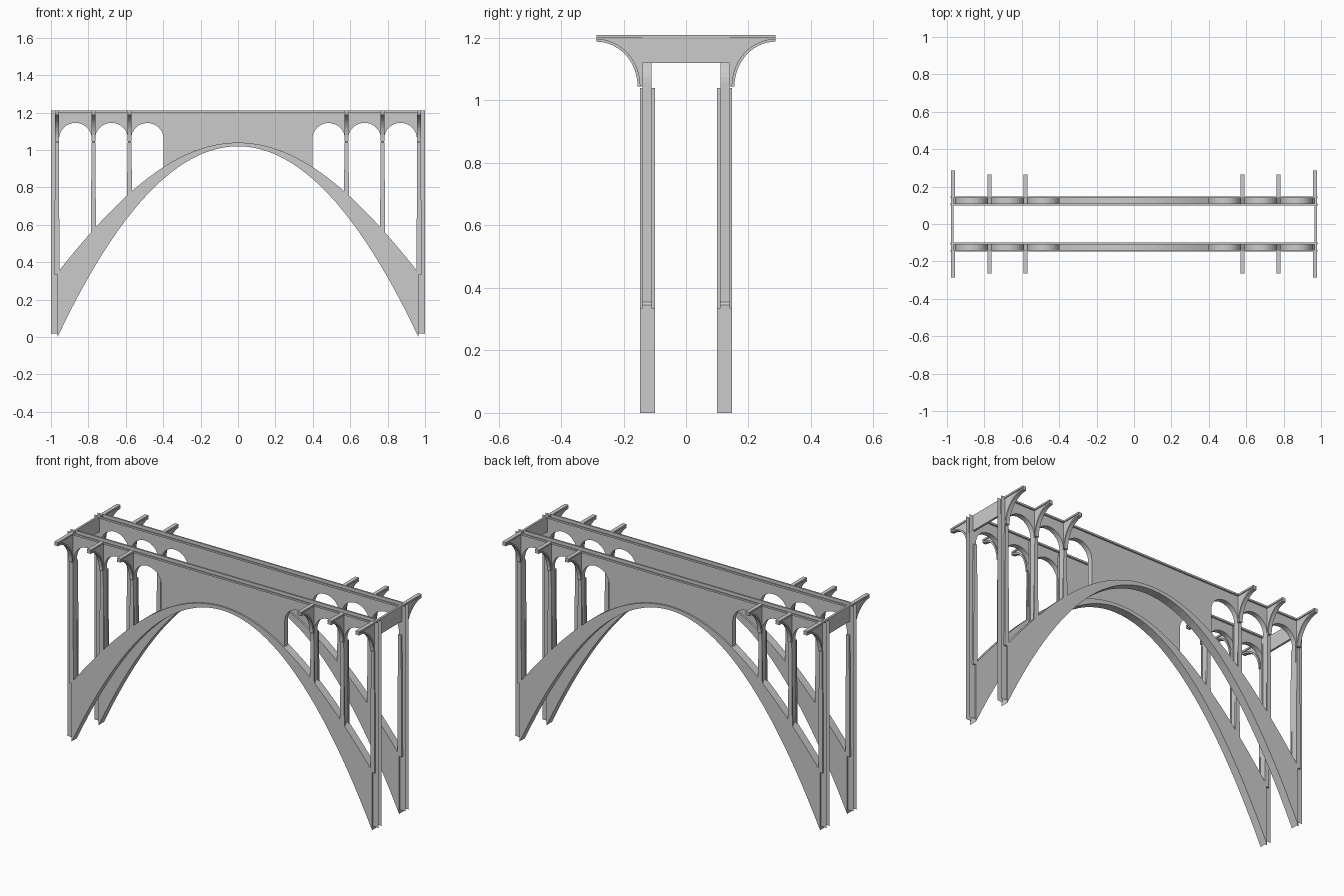
import bpy, bmesh
from math import pi, cos, sin

if "Cube" in bpy.data.objects:
    bpy.data.objects.remove(bpy.data.objects["Cube"])

Y0, Y1 = 0.10, 0.148        # rib / flange faces
W0, W1 = 0.11, 0.139        # hollow spandrel wall faces
TOP, SPRING, COLTOP = 1.21, 1.057, 1.04
OPENINGS = [(0.397, 0.572), (0.588, 0.765), (0.781, 0.957)]
COLUMNS = [0.58, 0.773, 0.968]


def intrados(x):
    return 1.02 * (1 - (x / 0.965) ** 2)


def extrados(x):
    return 1.04 - 0.84 * x * x + 0.10 * x ** 4


def obj(name, bm):
    bmesh.ops.recalc_face_normals(bm, faces=bm.faces)
    me = bpy.data.meshes.new(name)
    bm.to_mesh(me)
    bm.free()
    o = bpy.data.objects.new(name, me)
    bpy.context.collection.objects.link(o)
    return o


def prism(bm, pts, a, b, place):
    """Solid from a 2D outline, extruded from a to b."""
    lo = [bm.verts.new(place(p, a)) for p in pts]
    hi = [bm.verts.new(place(p, b)) for p in pts]
    bm.faces.new(lo)
    bm.faces.new(hi)
    for i in range(len(pts)):
        j = (i + 1) % len(pts)
        bm.faces.new((lo[i], lo[j], hi[j], hi[i]))


def xz(p, d):
    return (p[0], d, p[1])


def yz(p, d):
    return (d, p[0], p[1])


def opening_path(a, b):
    c, r = (a + b) / 2, (b - a) / 2
    arch = [(c - r * cos(pi * i / 16), SPRING + r * sin(pi * i / 16)) for i in range(17)]
    return [(a, extrados(a))] + arch + [(b, extrados(b))]


# right half of the wall's lower edge, from the crown to the end pilaster
edge = [(0.397 * i / 10, extrados(0.397 * i / 10)) for i in range(10)]
for a, b in OPENINGS:
    edge += opening_path(a, b)
edge += [(0.96, 0.02), (1.0, 0.02), (1.0, TOP)]
outline = edge + [(-x, z) for x, z in reversed(edge[1:])]

for s, side in ((-1, "front"), (1, "back")):
    # main arch rib
    bm = bmesh.new()
    n = 48
    xs = [-0.965 + 1.93 * i / n for i in range(n + 1)]
    for i in range(n):
        a, b = xs[i], xs[i + 1]
        q = [(a, intrados(a)), (b, intrados(b)), (b, extrados(b)), (a, extrados(a))]
        prism(bm, q, s * Y0, s * Y1, xz)
    bmesh.ops.remove_doubles(bm, verts=bm.verts, dist=1e-5)
    # drop the internal dividing faces
    inner = [f for f in bm.faces if all(len(e.link_faces) > 2 for e in f.edges)]
    bmesh.ops.delete(bm, geom=inner, context='FACES')
    obj(side + "_arch_rib", bm)

    # hollow spandrel wall: two sheets plus the linings of the openings
    bm = bmesh.new()
    for y in (W0, W1):
        bm.faces.new([bm.verts.new((x, s * y, z)) for x, z in outline])
    for sx in (-1, 1):
        for a, b in OPENINGS:
            path = opening_path(a, b)
            rows = [[bm.verts.new((sx * x, s * y, z)) for x, z in path] for y in (W0, W1)]
            for i in range(len(path) - 1):
                bm.faces.new((rows[0][i], rows[0][i + 1], rows[1][i + 1], rows[1][i]))
    bmesh.ops.remove_doubles(bm, verts=bm.verts, dist=1e-5)
    obj(side + "_spandrel_wall", bm)

    # cornice strips along both wall faces
    bm = bmesh.new()
    for a, b in ((Y0, W0), (W1, Y1)):
        prism(bm, [(-0.978, 1.2), (0.978, 1.2), (0.978, TOP), (-0.978, TOP)], s * a, s * b, xz)
    obj(side + "_cornice", bm)

    # tapered column flanges
    bm = bmesh.new()
    for sx in (-1, 1):
        for c in COLUMNS:
            z0 = extrados(min(c + 0.014, 0.965)) - 0.01
            q = [(sx * c - 0.014, z0), (sx * c + 0.014, z0),
                 (sx * c + 0.010, COLTOP), (sx * c - 0.010, COLTOP)]
            for a, b in ((Y0, W0), (W1, Y1)):
                prism(bm, q, s * a, s * b, xz)
    obj(side + "_column_flanges", bm)

    # curved deck brackets: thin web with a wider curved soffit flange
    bm = bmesh.new()
    for sx in (-1, 1):
        for c, reach in zip(COLUMNS, (0.265, 0.265, 0.287)):
            def curve(t):
                return [(s * (reach - (reach - 0.155 + t) * cos(pi / 2 * i / 12)),
                         1.045 + (0.143 + t) * sin(pi / 2 * i / 12)) for i in range(13)]
            low, up = curve(0), curve(0.009)
            web = low + [(s * reach, TOP), (s * W1, TOP), (s * W1, 1.045)]
            prism(bm, web, sx * c - 0.006, sx * c + 0.006, yz)
            prism(bm, low + up[::-1], sx * c - 0.011, sx * c + 0.011, yz)
            cap = [(s * W1, 1.2), (s * reach, 1.2), (s * reach, TOP), (s * W1, TOP)]
            prism(bm, cap, sx * c - 0.011, sx * c + 0.011, yz)
    obj(side + "_deck_brackets", bm)

# cross walls tying the two ribs at each end
bm = bmesh.new()
for sx in (-1, 1):
    q = [(-W1, 1.12), (W1, 1.12), (W1, TOP), (-W1, TOP)]
    prism(bm, q, sx * 0.966, sx * 0.978, yz)
obj("end_cross_walls", bm)
